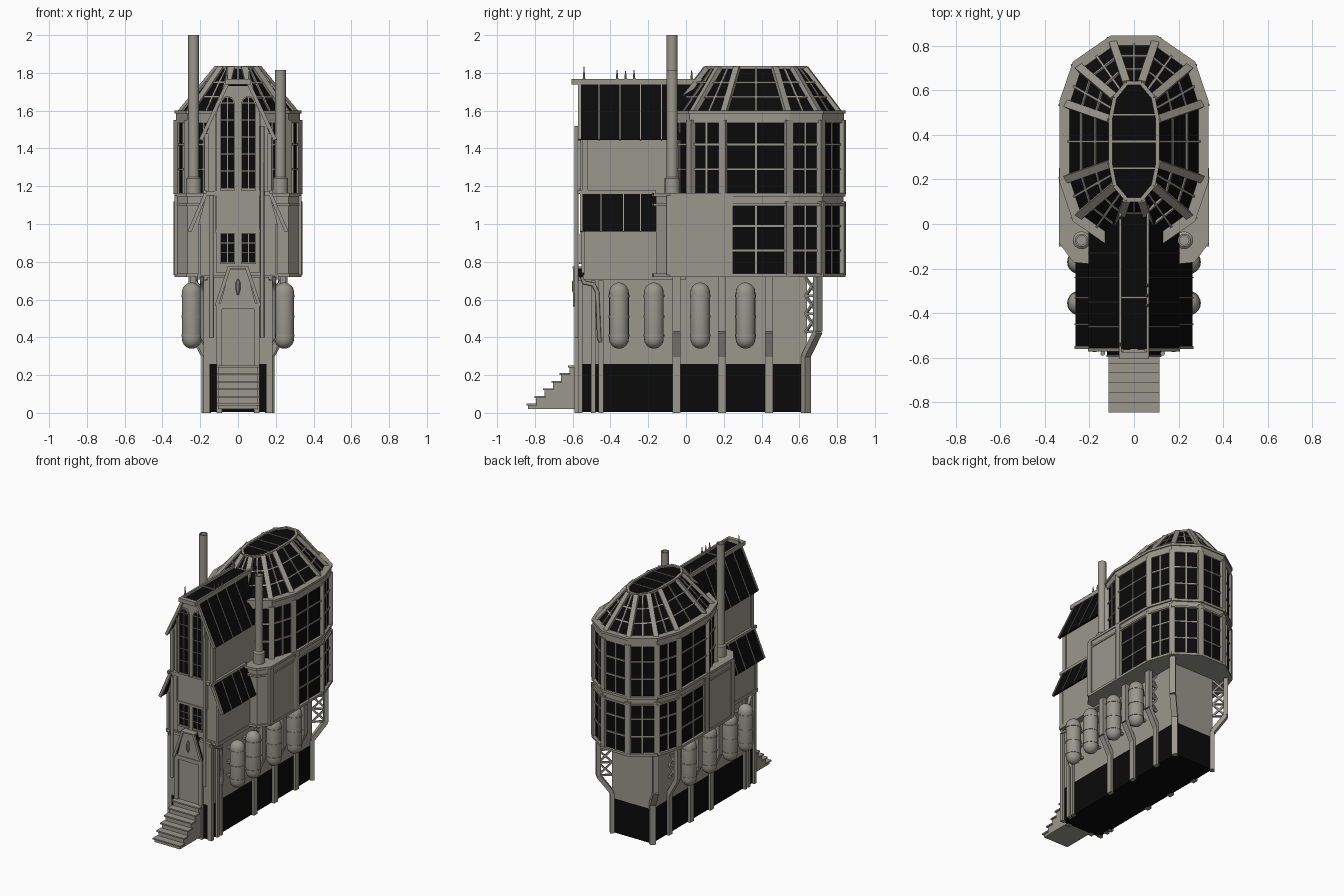
import bpy, bmesh, math
from mathutils import Vector as V, Matrix

if "Cube" in bpy.data.objects:
    bpy.data.objects.remove(bpy.data.objects["Cube"])


def material(name, c):
    m = bpy.data.materials.new(name)
    m.use_nodes = True
    m.diffuse_color = (*c, 1)
    m.node_tree.nodes["Principled BSDF"].inputs["Base Color"].default_value = (*c, 1)
    return m


STONE = material("warm grey", (0.32, 0.31, 0.265))
BLACK = material("black", (0.003, 0.003, 0.003))
SIDES = (-1, 1)


class Part:
    """Collects simple solids into one named object."""
    def __init__(self, name, mat=STONE):
        self.name, self.mat, self.bm = name, mat, bmesh.new()

    def box(self, x0, x1, y0, y1, z0, z1):
        m = Matrix.Translation(((x0 + x1) / 2, (y0 + y1) / 2, (z0 + z1) / 2))
        bmesh.ops.create_cube(self.bm, size=1, matrix=m @ Matrix.Diagonal((abs(x1 - x0), y1 - y0, z1 - z0, 1)))

    def bar(self, p, q, w, h=None, n=(0, -1, 0)):
        # w runs sideways, h along the facing direction n
        p, q, n = V(p), V(q), V(n)
        d = (q - p).normalized()
        y = (n - d * n.dot(d)).normalized()
        m = Matrix((y.cross(d) * w, y * (h or w), q - p)).transposed().to_4x4()
        bmesh.ops.create_cube(self.bm, size=1, matrix=Matrix.Translation((p + q) / 2) @ m)

    def loft(self, rings, caps=True):
        rows = [[self.bm.verts.new(p) for p in r] for r in rings]
        n = len(rows[0])
        for a, b in zip(rows, rows[1:]):
            for i in range(n):
                j = (i + 1) % n
                self.bm.faces.new((a[i], a[j], b[j], b[i]))
        if caps:
            self.bm.faces.new(rows[0][::-1])
            self.bm.faces.new(rows[-1])

    def prism_y(self, prof, y0, y1):
        self.loft([[(x, y, z) for x, z in prof] for y in (y0, y1)])

    def lathe(self, prof, x, y, n=16):
        self.loft([[(x + r * math.cos(k * math.tau / n), y + r * math.sin(k * math.tau / n), z)
                    for k in range(n)] for r, z in prof])

    def done(self, smooth=False):
        bmesh.ops.recalc_face_normals(self.bm, faces=self.bm.faces)
        me = bpy.data.meshes.new(self.name)
        self.bm.to_mesh(me)
        self.bm.free()
        me.materials.append(self.mat)
        o = bpy.data.objects.new(self.name, me)
        bpy.context.collection.objects.link(o)
        if smooth:
            bpy.ops.object.select_all(action='DESELECT')
            o.select_set(True)
            bpy.context.view_layer.objects.active = o
            bpy.ops.object.shade_smooth_by_angle(angle=math.radians(40))


def mirrored(pts):
    return pts + [(-x, z) for x, z in reversed(pts)]


# Hull: dark plinth, wall, corner posts
p = Part("plinth", BLACK)
p.box(-0.165, 0.165, -0.57, 0.64, 0.005, 0.26)
p.done()
p = Part("hull_wall")
p.box(-0.165, 0.165, -0.57, 0.64, 0.26, 0.72)
for s in SIDES:
    for y in (-0.56, -0.49, -0.45):
        p.box(s * 0.15, s * 0.183, y - 0.012, y + 0.012, 0, 0.7)
p.done()

# Ribs that lean out under the tower, with lattice webs
p = Part("support_ribs")
for s in SIDES:
    for y, d in ((-0.05, V((s, 0, 0))), (0.19, V((s, 0, 0))), (0.44, V((s, 0, 0))), (0.635, V((s, 0.9, 0)))):
        base = V((s * 0.168, y, 0))
        path = [base + d * o + V((0, 0, z)) for o, z in ((0, 0), (0, 0.3), (0.07, 0.43), (0.07, 0.72))]
        for a, b in zip(path, path[1:]):
            p.bar(a, b, 0.042, 0.03, d)
        for k in range(3):
            z = 0.43 + k * 0.095
            for a, b in ((0, 0.095), (0.095, 0), (0, 0)):
                p.bar(base + V((0, 0, z + a)), base + d * 0.07 + V((0, 0, z + b)), 0.012, 0.012, (0, 0, 1))
p.done()

# Gas tanks along both sides
R = 0.052
cap = [(R * math.cos(a), R * math.sin(a)) for a in (0, 0.35, 0.7, 1.05, 1.35, 1.54)]
p, q = Part("tanks"), Part("tank_straps")
for s in SIDES:
    for y in (-0.355, -0.17, 0.075, 0.315):
        p.lathe([(r, 0.392 - z) for r, z in reversed(cap)] + [(r, 0.638 + z) for r, z in cap], s * 0.245, y, 20)
        for z in (0.41, 0.51, 0.62):
            q.lathe([(R + 0.003, z - 0.006), (R + 0.003, z + 0.006)], s * 0.245, y, 20)
            q.box(s * 0.16, s * 0.22, y - 0.012, y + 0.012, z - 0.008, z + 0.008)
p.done(True)
q.done()

# Tower: elongated polygon plan
half = [(0.335, 0.19), (0.335, 0.55), (0.274, 0.728), (0.105, 0.845)]
PLAN = mirrored(half) + [(-0.274, 0.012), (-0.105, -0.105), (0.105, -0.105), (0.274, 0.012)]


def ring(inset, z):
    return [V((x * (1 - inset / 0.335), 0.37 + (y - 0.37) * (1 - inset / 0.475), z)) for x, y in PLAN]


def top_ring(z):
    return [V((x * 0.315, 0.37 + (y - 0.37) * 0.55, z)) for x, y in PLAN]


glass, frame = Part("tower_glass", BLACK), Part("tower_frame")


def glaze(lo, hi, rows, width):
    glass.loft([lo, hi])
    for i in range(len(lo)):
        j = (i + 1) % len(lo)
        a, b, c, d = lo[i], lo[j], hi[j], hi[i]
        n = (b - a).cross(d - a).normalized()
        mid = (lo[i] - V((0, 0.37, lo[i].z)))
        frame.bar(a, d, width, 0.03, (mid.x, mid.y, 0.2))
        frame.bar((a + b) / 2, (c + d) / 2, 0.01, 0.014, n)
        for k in range(1, rows):
            t = k / rows
            frame.bar(a.lerp(d, t), b.lerp(c, t), 0.01, 0.014, n)


glaze(ring(0.018, 0.73), ring(0.018, 1.12), 3, 0.042)
glaze(ring(0.018, 1.16), ring(0.018, 1.55), 3, 0.042)
glaze(ring(0.035, 1.59), top_ring(1.825), 3, 0.035)
for i, z0, z1 in ((0.0, 0.72, 0.738), (0.0, 1.095, 1.108), (0.01, 1.108, 1.145), (0.0, 1.145, 1.163),
                  (0.008, 1.535, 1.585), (0.0, 1.585, 1.602)):
    frame.loft([ring(i, z0), ring(i, z1)])
crown = top_ring(1.828)
for a, b in zip(crown, crown[1:] + crown[:1]):
    frame.bar(a, b, 0.018, 0.016, (0, 0, 1))
for y in (0.25, 0.37, 0.49):
    frame.box(-0.1, 0.1, y - 0.004, y + 0.004, 1.82, 1.83)
glass.done()
frame.done()

# Solid shoulder of the tower under the chimneys
p = Part("tower_shoulder")
plan = mirrored([(0.33, 0.25), (0.33, -0.08), (0.268, -0.16)])
lip = mirrored([(0.336, 0.25), (0.336, -0.085), (0.272, -0.172), (0.19, -0.18)])
p.loft([[(x, y, z) for x, y in plan] for z in (0.72, 1.15)])
for z0, z1 in ((0.72, 0.738), (1.095, 1.108), (1.145, 1.163)):
    p.loft([[(x, y, z) for x, y in lip] for z in (z0, z1)])
for s in SIDES:
    for y in (-0.08, 0.225):
        p.box(s * 0.32, s * 0.336, y - 0.022, y + 0.022, 0.73, 1.15)
p.done()

# Chimneys of unequal height
p = Part("chimneys")
for x, top in ((-0.235, 2.0), (0.225, 1.815)):
    p.lathe([(0.04, 1.15), (0.04, 1.24), (0.029, 1.25), (0.029, top), (0.021, top), (0.021, top - 0.06)], x, -0.073)
p.done(True)

# Tall house with stepped section
p = Part("house_body")
p.prism_y(mirrored([(0.21, 0.72), (0.21, 1.0), (0.168, 1.15), (0.168, 1.48), (0.055, 1.735)]), -0.53, 0.1)
p.box(-0.215, 0.215, -0.545, 0.0, 0.705, 0.73)
p.prism_y(mirrored([(0.115, 0.74), (0.115, 1.59), (0.05, 1.74)]), -0.552, -0.5)
for s in SIDES:
    p.box(s * 0.155, s * 0.178, -0.55, -0.52, 1.16, 1.48)
    p.box(s * 0.195, s * 0.213, -0.54, -0.51, 0.72, 1.0)
    p.box(s * 0.11, s * 0.122, -0.56, -0.53, 0.96, 1.58)
p.box(-0.178, 0.178, -0.558, -0.52, 1.15, 1.175)
p.box(-0.12, 0.12, -0.558, -0.54, 0.955, 0.97)
p.done()

# Steep roofs with seams, eaves and ridge rails
p, q = Part("house_roofs", BLACK), Part("roof_trim")
for s in SIDES:
    for (xa, za), (xb, zb), y0, y1, seams in (
            ((0.062, 1.745), (0.203, 1.445), -0.56, 0.06, (-0.46, -0.35, -0.24, -0.13)),
            ((0.175, 1.165), (0.263, 0.96), -0.55, -0.14, (-0.45, -0.33, -0.24))):
        prof = [(s * xa, za), (s * xb, zb), (s * (xb - 0.016), zb), (s * (xa - 0.016), za)]
        p.prism_y(prof, y0, y1)
        for y in seams:
            q.bar((s * xa, y, za), (s * xb, y, zb), 0.006, 0.008, (s, 0, 0.4))
        q.bar((s * (xa - 0.006), y0 - 0.004, za), (s * (xb - 0.006), y0 - 0.004, zb), 0.02, 0.014)
    q.box(s * 0.168, s * 0.185, -0.575, -0.16, 1.16, 1.18)
    q.box(s * 0.055, s * 0.068, -0.605, 0.1, 1.738, 1.768)
p.box(-0.06, 0.06, -0.56, 0.1, 1.73, 1.75)
q.box(-0.06, 0.06, -0.605, -0.575, 1.738, 1.768)
q.box(-0.06, 0.06, -0.335, -0.325, 1.74, 1.757)
for s, y, z in ((-1, -0.54, 1.835), (1, -0.365, 1.815), (1, -0.32, 1.81), (1, -0.275, 1.815), (-1, 0.03, 1.815)):
    q.lathe([(0.009, 1.76), (0.006, 1.785), (0.002, z)], s * 0.06, y, 6)
p.done()
q.done()

# Front windows: two tall arches and two small panes
p, q = Part("front_windows", BLACK), Part("window_bars")
for s in SIDES:
    c = s * 0.055
    arch = [(c + 0.034 * math.cos(a * math.pi / 8), 1.64 + 0.034 * math.sin(a * math.pi / 8)) for a in range(9)]
    p.prism_y(arch + [(c - 0.034, 1.19), (c + 0.034, 1.19)], -0.558, -0.55)
    p.box(c - 0.034, c + 0.034, -0.558, -0.55, 0.80, 0.95)
    for z0, z1, bars in ((1.19, 1.67, (1.28, 1.37, 1.46, 1.55, 1.64)), (0.80, 0.95, (0.85, 0.90))):
        q.box(c - 0.003, c + 0.003, -0.562, -0.556, z0, z1)
        q.box(c - 0.04, c + 0.04, -0.566, -0.55, z0 - 0.012, z0)
        for z in bars:
            q.box(c - 0.034, c + 0.034, -0.561, -0.556, z - 0.002, z + 0.002)
        for e in SIDES:
            q.box(c + e * 0.034, c + e * 0.039, -0.563, -0.55, z0, min(z1, 1.64))
    for a, b in zip(arch, arch[1:]):
        q.bar((a[0], -0.557, a[1]), (b[0], -0.557, b[1]), 0.006, 0.012)
p.done()
q.done()

# Doorway, hooded porch and lantern
p = Part("doorway")
p.box(-0.085, 0.085, -0.578, -0.56, 0.25, 0.56)
for s in SIDES:
    p.box(s * 0.085, s * 0.115, -0.59, -0.56, 0.0, 0.58)
p.box(-0.115, 0.115, -0.59, -0.56, 0.55, 0.58)
p.prism_y(mirrored([(0.095, 0.57), (0.045, 0.76)]), -0.585, -0.53)
p.box(-0.055, 0.055, -0.6, -0.52, 0.765, 0.775)
p.lathe([(0.004, 0.625), (0.012, 0.65), (0.012, 0.69), (0.004, 0.71)], 0, -0.592, 8)
p.done()
p, q = Part("porch_roof", BLACK), Part("porch_edges")
for s in SIDES:
    p.prism_y([(s * 0.052, 0.77), (s * 0.122, 0.565), (s * 0.108, 0.565), (s * 0.038, 0.77)], -0.59, -0.52)
    q.bar((s * 0.046, -0.592, 0.77), (s * 0.115, -0.592, 0.565), 0.018, 0.01)
p.done()
q.done()

# Front steps
p = Part("front_steps")
for k in range(6):
    y, z = -0.845 + k * 0.044, 0.05 + k * 0.04
    p.box(-0.105, 0.105, y + 0.008, -0.57, 0.02, z - 0.008)
    p.box(-0.115, 0.115, y, y + 0.056, z - 0.01, z)
p.done()

# Drain pipes
for name, pts in (("long_pipe", [(0.128, -0.58, 0.4), (0.128, -0.58, 1.52)]),
                  ("short_pipe", [(-0.14, -0.58, 0.4), (-0.14, -0.58, 1.15)]),
                  ("left_bent_pipe", [(0.19, -0.55, 0.72), (0.19, -0.54, 0.69), (0.19, -0.49, 0.68), (0.19, -0.47, 0.64), (0.19, -0.46, 0.4), (0.17, -0.45, 0.37)]),
                  ("right_bent_pipe", [(-0.19, -0.55, 0.72), (-0.19, -0.54, 0.69), (-0.19, -0.49, 0.68), (-0.19, -0.47, 0.64), (-0.19, -0.46, 0.4), (-0.17, -0.45, 0.37)])):
    cu = bpy.data.curves.new(name, 'CURVE')
    cu.dimensions, cu.bevel_depth, cu.bevel_resolution, cu.use_fill_caps = '3D', 0.011, 2, True
    sp = cu.splines.new('POLY')
    sp.points.add(len(pts) - 1)
    for v, co in zip(sp.points, pts):
        v.co = (*co, 1)
    cu.materials.append(STONE)
    bpy.context.collection.objects.link(bpy.data.objects.new(name, cu))
